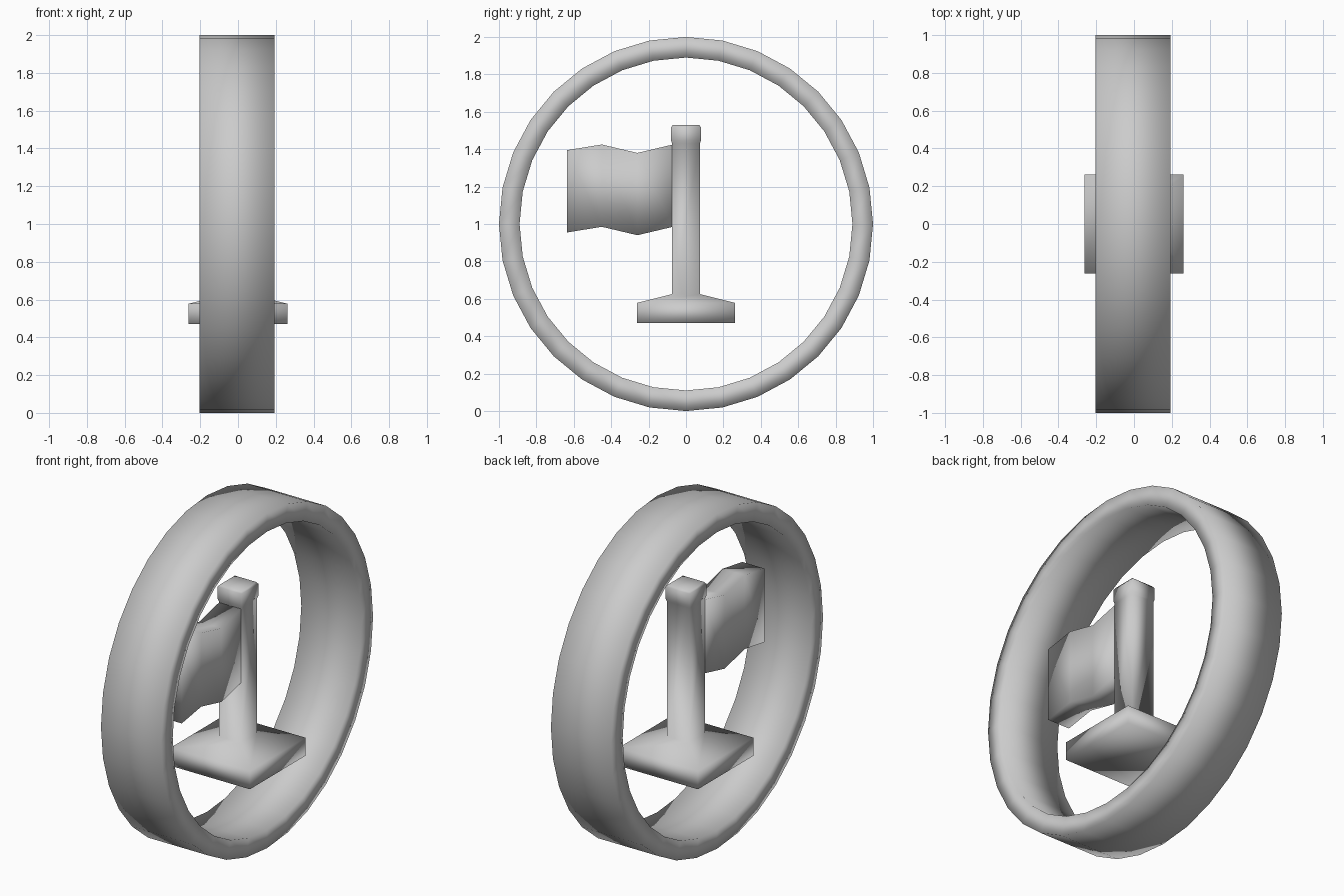
import bpy, bmesh, math

if "Cube" in bpy.data.objects:
    bpy.data.objects.remove(bpy.data.objects["Cube"])


def finish(name, bm):
    """Turn a bmesh into a smooth-shaded object."""
    bmesh.ops.recalc_face_normals(bm, faces=bm.faces)
    for f in bm.faces:
        f.smooth = True
    mesh = bpy.data.meshes.new(name)
    bm.to_mesh(mesh)
    bm.free()
    obj = bpy.data.objects.new(name, mesh)
    bpy.context.collection.objects.link(obj)
    return obj


def loft(bm, loops, closed=False):
    """Bridge equal-length loops of points; cap the ends unless closed."""
    rows = [[bm.verts.new(p) for p in loop] for loop in loops]
    n = len(rows[0])
    for i in range(len(rows) if closed else len(rows) - 1):
        a, b = rows[i], rows[(i + 1) % len(rows)]
        for j in range(n):
            k = (j + 1) % n
            bm.faces.new((a[j], a[k], b[k], b[j]))
    if not closed:
        bm.faces.new(rows[0])
        bm.faces.new(rows[-1])


# Upright hoop: rectangular section swept round the x axis in 32 steps
section = [(-0.205, 1.0), (0.192, 1.0), (0.192, 0.89), (-0.205, 0.89)]
bm = bmesh.new()
loops = []
for i in range(32):
    a = math.tau * i / 32
    loops.append([(x, r * math.sin(a), 1 + r * math.cos(a)) for x, r in section])
loft(bm, loops, closed=True)
finish("hoop", bm)

# Square base, pole and cap lofted in one piece: (half width, height)
profile = [(0.262, 0.47), (0.262, 0.578), (0.074, 0.625), (0.074, 1.43),
           (0.079, 1.445), (0.079, 1.518), (0.07, 1.53)]
bm = bmesh.new()
loft(bm, [[(sx * w, sy * w, z) for sx, sy in ((-1, -1), (1, -1), (1, 1), (-1, 1))]
          for w, z in profile])
finish("base_and_pole", bm)

# Thick wavy flag growing from the pole: (y, bottom z, top z)
stations = [(-0.07, 0.985, 1.425), (-0.26, 0.94, 1.38),
            (-0.45, 0.985, 1.425), (-0.635, 0.955, 1.395)]
t = 0.073
bm = bmesh.new()
loft(bm, [[(-t, y, lo), (t, y, lo), (t, y, hi), (-t, y, hi)] for y, lo, hi in stations])
finish("flag", bm)
